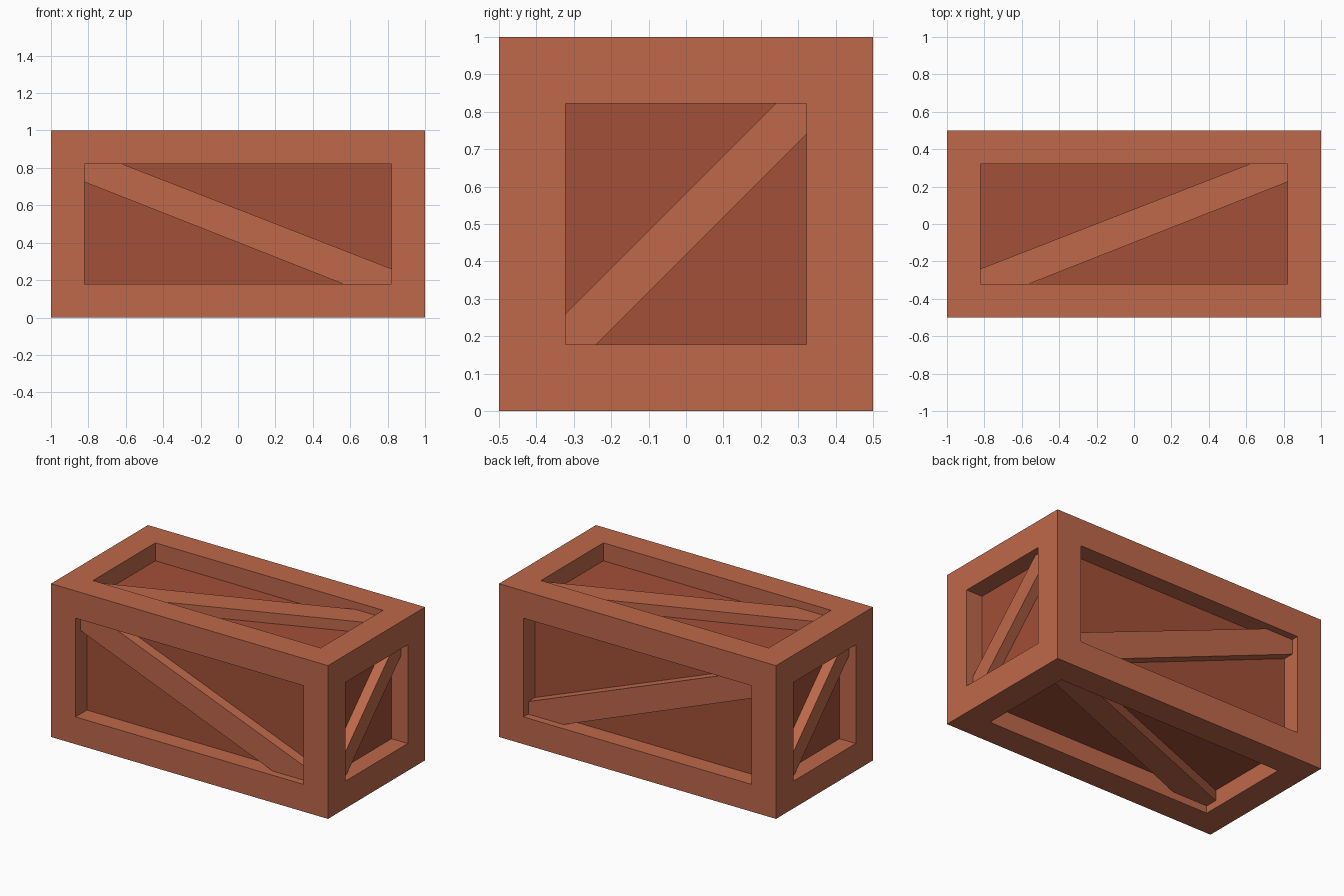
import bpy, bmesh
from mathutils import Vector

if "Cube" in bpy.data.objects:
    bpy.data.objects.remove(bpy.data.objects["Cube"])

L, S = 1.0, 0.5                 # half length, half width/height
RIM = 0.178                     # frame width
PANEL, BRACE = 0.117, 0.048     # depth of panels and braces below the frame
W, H = L - RIM, S - RIM         # half size of the openings


def material(name, color):
    m = bpy.data.materials.new(name)
    m.diffuse_color = (*color, 1)
    m.use_nodes = True
    m.node_tree.nodes["Principled BSDF"].inputs["Base Color"].default_value = m.diffuse_color
    return m


LIGHT = material("frame_wood", (0.52, 0.14, 0.07))
DARK = material("panel_wood", (0.36, 0.08, 0.038))


def finish(name, bm, mat):
    mesh = bpy.data.meshes.new(name)
    bm.to_mesh(mesh)
    bm.free()
    mesh.materials.append(mat)
    bpy.context.collection.objects.link(bpy.data.objects.new(name, mesh))


def box(inset):
    bm = bmesh.new()
    bmesh.ops.create_cube(bm, size=2)
    for v in bm.verts:
        v.co = Vector((v.co.x * (L - inset), v.co.y * (S - inset), S + v.co.z * (S - inset)))
    return bm


# Frame: box with a straight-walled opening in every face
bm = box(0)
faces = bm.faces[:]
bmesh.ops.inset_individual(bm, faces=faces, thickness=RIM, use_even_offset=True)
bmesh.ops.inset_individual(bm, faces=faces, thickness=0, depth=-PANEL)
bmesh.ops.delete(bm, geom=faces, context='FACES')
finish("crate_frame", bm, LIGHT)

# Panels: inner box seen through the openings
finish("crate_panels", box(PANEL), DARK)


# Diagonal braces, drawn in face coordinates (u, v, depth)
def brace(name, outline, place):
    bm = bmesh.new()
    outer = [bm.verts.new(place(u, v, BRACE)) for u, v in outline]
    inner = [bm.verts.new(place(u, v, PANEL)) for u, v in outline]
    bm.faces.new(outer)
    bm.faces.new(inner[::-1])
    for i in range(len(outer)):
        j = (i + 1) % len(outer)
        bm.faces.new((outer[j], outer[i], inner[i], inner[j]))
    bmesh.ops.recalc_face_normals(bm, faces=bm.faces[:])
    finish(name, bm, LIGHT)


long_brace = [(-W, H), (-0.622, H), (W, -0.24), (W, -H), (0.566, -H), (-W, 0.225)]
end_brace = [(-H, -0.24), (0.24, H), (H, H), (H, 0.24), (-0.24, -H), (-H, -H)]

brace("front_brace", long_brace, lambda u, v, d: (u, d - S, v + S))
brace("back_brace", long_brace, lambda u, v, d: (u, S - d, v + S))
brace("top_brace", long_brace, lambda u, v, d: (-u, v, 1 - d))
brace("bottom_brace", long_brace, lambda u, v, d: (-u, v, d))
brace("right_brace", end_brace, lambda u, v, d: (L - d, u, v + S))
brace("left_brace", end_brace, lambda u, v, d: (d - L, -u, v + S))
